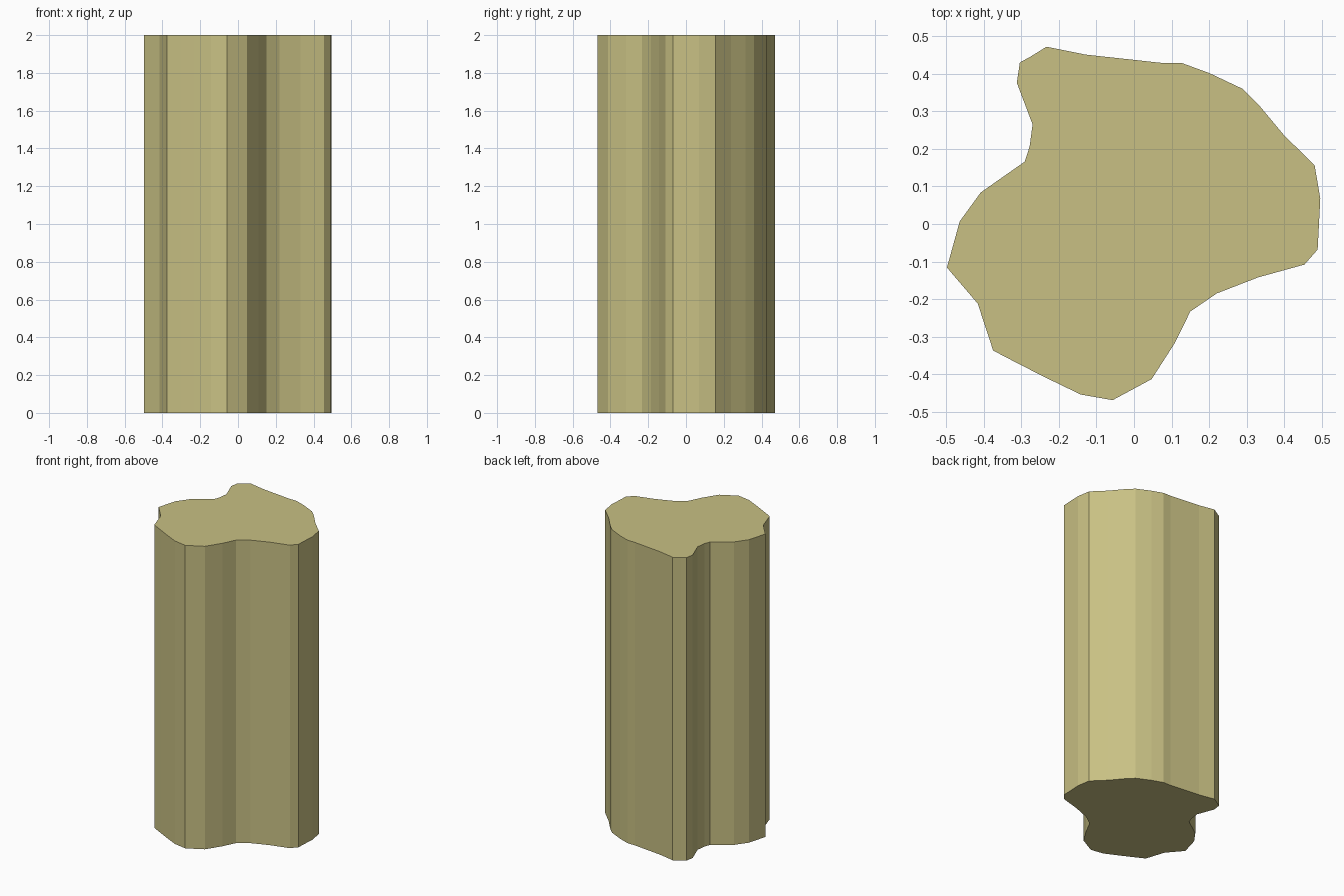
import bpy
import bmesh

HEIGHT = 2.0

# Irregular column cross-section, clockwise from the back left corner
OUTLINE = [
    (-0.233, 0.472), (-0.129, 0.451), (0.0, 0.437), (0.073, 0.429),
    (0.129, 0.428), (0.20, 0.402), (0.289, 0.36), (0.334, 0.315),
    (0.398, 0.238), (0.481, 0.156), (0.496, 0.068), (0.489, -0.068),
    (0.454, -0.108), (0.331, -0.142), (0.22, -0.185), (0.15, -0.233),
    (0.108, -0.318), (0.047, -0.413), (-0.057, -0.469), (-0.142, -0.454),
    (-0.233, -0.410), (-0.304, -0.374), (-0.375, -0.337), (-0.416, -0.212),
    (-0.498, -0.116), (-0.464, 0.007), (-0.408, 0.084), (-0.291, 0.166),
    (-0.278, 0.206), (-0.270, 0.265), (-0.312, 0.376), (-0.304, 0.430),
    (-0.275, 0.446),
]

# Extrude the cross-section into a closed, flat-faced column
bm = bmesh.new()
base = bm.faces.new([bm.verts.new((x, y, 0)) for x, y in OUTLINE])
result = bmesh.ops.extrude_face_region(bm, geom=[base], use_keep_orig=True)
top_verts = [g for g in result["geom"] if isinstance(g, bmesh.types.BMVert)]
bmesh.ops.translate(bm, vec=(0, 0, HEIGHT), verts=top_verts)
bmesh.ops.recalc_face_normals(bm, faces=bm.faces)

mesh = bpy.data.meshes.new("rock_column")
bm.to_mesh(mesh)
bm.free()
column = bpy.data.objects.new("rock_column", mesh)
bpy.context.collection.objects.link(column)

# Sandy stone colour
stone = bpy.data.materials.new("sandy_stone")
stone.diffuse_color = (0.58, 0.53, 0.23, 1)
mesh.materials.append(stone)
